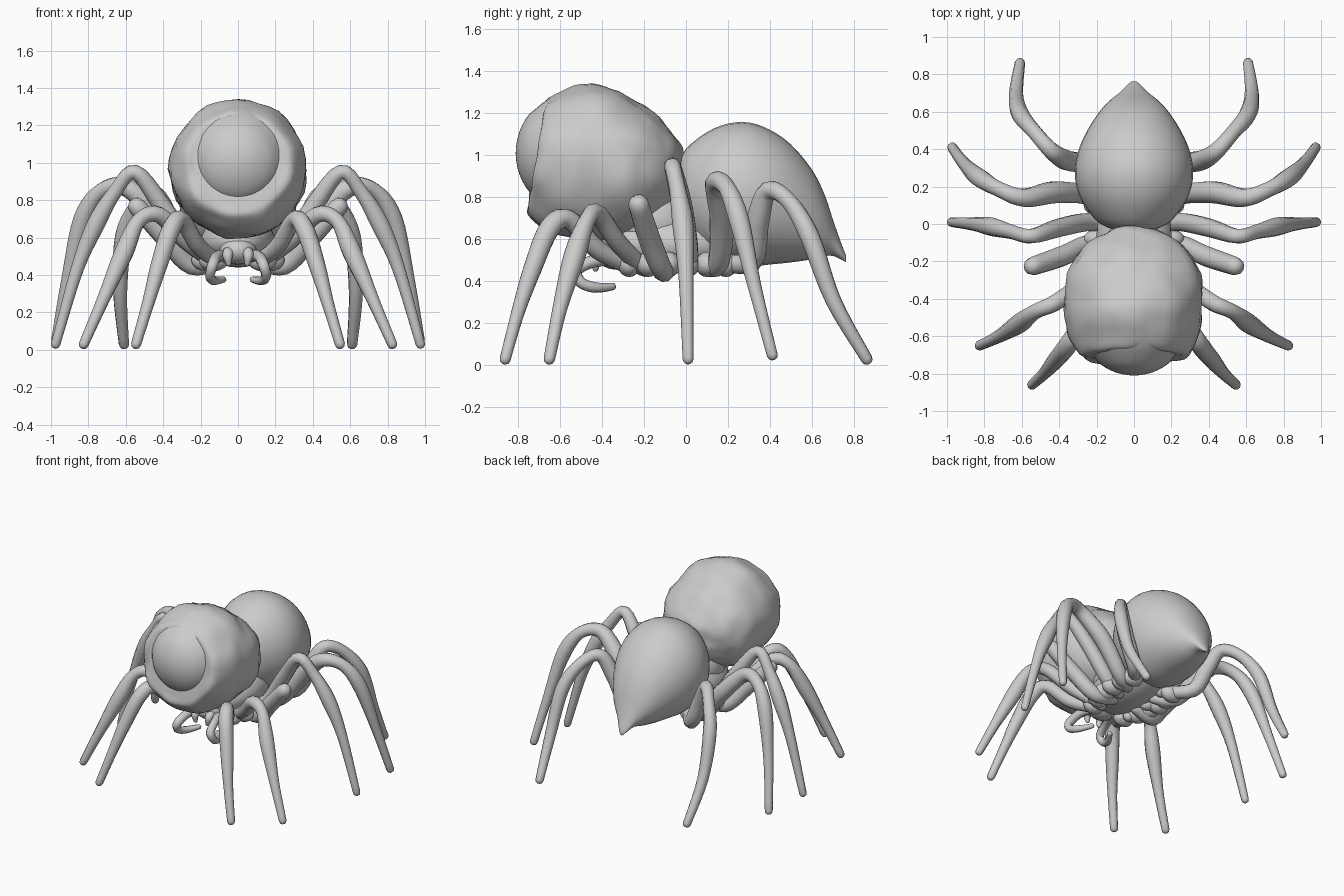
import bpy, bmesh, math
from mathutils import Vector, noise

if "Cube" in bpy.data.objects:
    bpy.data.objects.remove(bpy.data.objects["Cube"])

grey = bpy.data.materials.new("plain grey")
grey.diffuse_color = (0.6, 0.6, 0.6, 1)
grey.use_nodes = True
grey.node_tree.nodes["Principled BSDF"].inputs["Base Color"].default_value = grey.diffuse_color


def finish(name, bm, levels=0, angle=60):
    bmesh.ops.recalc_face_normals(bm, faces=bm.faces)
    me = bpy.data.meshes.new(name)
    bm.to_mesh(me)
    bm.free()
    ob = bpy.data.objects.new(name, me)
    bpy.context.collection.objects.link(ob)
    me.materials.append(grey)
    if levels:
        ob.modifiers.new("smooth", 'SUBSURF').levels = levels
        ob.modifiers["smooth"].render_levels = levels
    for p in me.polygons:
        p.use_smooth = True
    bpy.ops.object.select_all(action='DESELECT')
    ob.select_set(True)
    bpy.context.view_layer.objects.active = ob
    bpy.ops.object.shade_smooth_by_angle(angle=math.radians(angle))
    return ob


def bridge(bm, rings):
    for a, b in zip(rings, rings[1:]):
        n = len(a)
        for i in range(n):
            bm.faces.new((a[i], a[(i + 1) % n], b[(i + 1) % n], b[i]))
    bm.faces.new(rings[0])
    bm.faces.new(rings[-1])


def spline(pts, steps):
    """Catmull-Rom through tuples of any length."""
    out = []
    for i in range(len(pts) - 1):
        p0, p1, p2, p3 = (pts[max(i - 1, 0)], pts[i], pts[i + 1], pts[min(i + 2, len(pts) - 1)])
        for s in range(steps):
            t = s / steps
            out.append(tuple(0.5 * (2 * b + (c - a) * t + (2 * a - 5 * b + 4 * c - d) * t * t
                             + (3 * b - a - 3 * c + d) * t ** 3) for a, b, c, d in zip(p0, p1, p2, p3)))
    return out + [pts[-1]]


def loft(stations, n=32, steps=3):
    """Body of elliptical rings given as (y, z low, z high, half width)."""
    bm = bmesh.new()
    rings = []
    for y, lo, hi, w in spline(stations, steps):
        rings.append([bm.verts.new((w * math.cos(k * math.tau / n), y,
                     (lo + hi) / 2 + (hi - lo) / 2 * math.sin(k * math.tau / n))) for k in range(n)])
    bridge(bm, rings)
    return bm


def limb(name, pts, n=10, steps=5):
    """Mirrored pair of round tubes through (x, y, z, radius)."""
    for side, word in ((1, "right"), (-1, "left")):
        path = spline(pts, steps)
        cen = [Vector((side * p[0], p[1], p[2])) for p in path]
        rad = [p[3] for p in path]
        # rounded ends
        d0, d1 = (cen[0] - cen[1]).normalized(), (cen[-1] - cen[-2]).normalized()
        r0, r1 = rad[0], rad[-1]
        cen = [cen[0] + d0 * r0 * .9, cen[0] + d0 * r0 * .6] + cen + [cen[-1] + d1 * r1 * .6, cen[-1] + d1 * r1 * .9]
        rad = [r0 * .35, r0 * .8] + rad + [r1 * .8, r1 * .35]
        bm = bmesh.new()
        rings, u = [], None
        for i, c in enumerate(cen):
            t = (cen[min(i + 1, len(cen) - 1)] - cen[max(i - 1, 0)]).normalized()
            u = t.orthogonal() if u is None else u - t * u.dot(t)
            u.normalize()
            v = t.cross(u)
            rings.append([bm.verts.new(c + rad[i] * (u * math.cos(k * math.tau / n) + v * math.sin(k * math.tau / n)))
                          for k in range(n)])
        bridge(bm, rings)
        finish(f"{word}_{name}", bm)


def ball(name, loc, size, seg=32):
    bm = bmesh.new()
    bmesh.ops.create_uvsphere(bm, u_segments=seg, v_segments=seg // 2, radius=1)
    for v in bm.verts:
        v.co = Vector(v.co[i] * size[i] + loc[i] for i in range(3))
    return finish(name, bm)


# Abdomen with a drooping pointed tail
finish("abdomen", loft([
    (-.04, .78, .95, .07), (0, .62, 1.03, .18), (.1, .52, 1.11, .265), (.2, .48, 1.15, .308),
    (.3, .47, 1.155, .315), (.4, .48, 1.12, .295), (.5, .49, 1.05, .25), (.6, .505, .93, .185),
    (.66, .52, .81, .13), (.70, .52, .69, .08), (.735, .505, .59, .045), (.762, .49, .52, .015)]))

# Lumpy skin of the head, its front rim leaning back
bm = loft([
    (-.71, .77, 1.23, .235), (-.705, .72, 1.265, .28), (-.66, .675, 1.295, .315), (-.56, .62, 1.33, .355),
    (-.45, .60, 1.335, .368), (-.3, .61, 1.285, .365), (-.18, .66, 1.215, .315),
    (-.09, .74, 1.13, .235), (-.03, .85, 1.06, .13), (-.01, .92, 1.0, .05)], 40, 4)
for v in bm.verts:
    front = min(1, max(0, (-v.co.y - .2) / .4))
    out = Vector((v.co.x, v.co.y + .4, v.co.z - .97)).normalized()
    v.co += out * (noise.noise(v.co * 7) * .018 + noise.noise(v.co * 17) * .008 * (1 - front * .6))
    v.co.y += .17 * (v.co.z - 1) * front
finish("head_skin", bm)

# Eyeball with a slightly raised iris
bm = bmesh.new()
bmesh.ops.create_uvsphere(bm, u_segments=40, v_segments=28, radius=.3)
for v in bm.verts:
    x, y, z = v.co
    rise = max(0, min(1, (.215 - math.hypot(x, y)) / .03)) if z > 0 else 0
    v.co = (x, -.5 - z - .010 * rise, 1.01 + y)
finish("eyeball", bm)

# Thorax, neck and mouth
ball("thorax", (0, -.06, .58), (.2, .34, .14))
ball("neck", (0, -.16, .68), (.17, .2, .16))
ball("mouth", (0, -.33, .53), (.1, .1, .075), 20)

# Walking legs, from hip to foot
limb("front_leg", [(.1, -.26, .47, .04), (.21, -.42, .55, .045), (.30, -.56, .695, .045),
     (.355, -.65, .65, .05), (.42, -.73, .46, .045), (.48, -.80, .25, .033), (.545, -.86, .03, .027)])
limb("second_leg", [(.12, -.2, .46, .04), (.28, -.32, .58, .045), (.42, -.42, .72, .045),
     (.53, -.47, .69, .04), (.61, -.53, .52, .052), (.72, -.60, .27, .035), (.825, -.65, .03, .027)])
limb("fourth_leg", [(.12, -.02, .47, .04), (.24, .01, .52, .05), (.40, -.02, .76, .05), (.55, -.065, .95, .04),
     (.66, -.04, .84, .04), (.76, -.015, .67, .05), (.86, 0, .43, .036), (.975, .01, .03, .026)])
limb("fifth_leg", [(.12, .07, .48, .04), (.24, .15, .48, .05), (.42, .17, .70, .06), (.59, .14, .865, .05),
     (.73, .19, .85, .042), (.83, .25, .70, .05), (.91, .325, .38, .034), (.972, .41, .05, .027)])
limb("rear_leg", [(.12, .14, .5, .04), (.26, .31, .49, .05), (.36, .34, .68, .055), (.44, .39, .83, .045),
     (.53, .49, .78, .04), (.61, .59, .61, .047), (.63, .70, .31, .038), (.61, .86, .03, .028)])

# Short stump of the third leg
limb("leg_stump", [(.1, -.1, .47, .04), (.25, -.11, .45, .05), (.38, -.17, .59, .055), (.54, -.225, .765, .05)])

# Hip joints along the underside
for i, (x, y) in enumerate([(.13, -.27), (.17, -.18), (.19, -.08), (.2, .01), (.19, .1), (.17, .19)]):
    for s in (1, -1):
        ball(f"hip_{i}_{'right' if s > 0 else 'left'}", (s * x, y, .48), (.08, .055, .06), 16)

# Curled feelers and small fangs
limb("feeler", [(.06, -.28, .5, .035), (.11, -.42, .5, .03), (.135, -.52, .455, .03),
     (.15, -.5, .395, .026), (.13, -.43, .37, .025), (.08, -.35, .375, .018)], 8)
limb("fang", [(.04, -.34, .53, .035), (.055, -.42, .51, .03), (.05, -.43, .46, .015)], 8)
